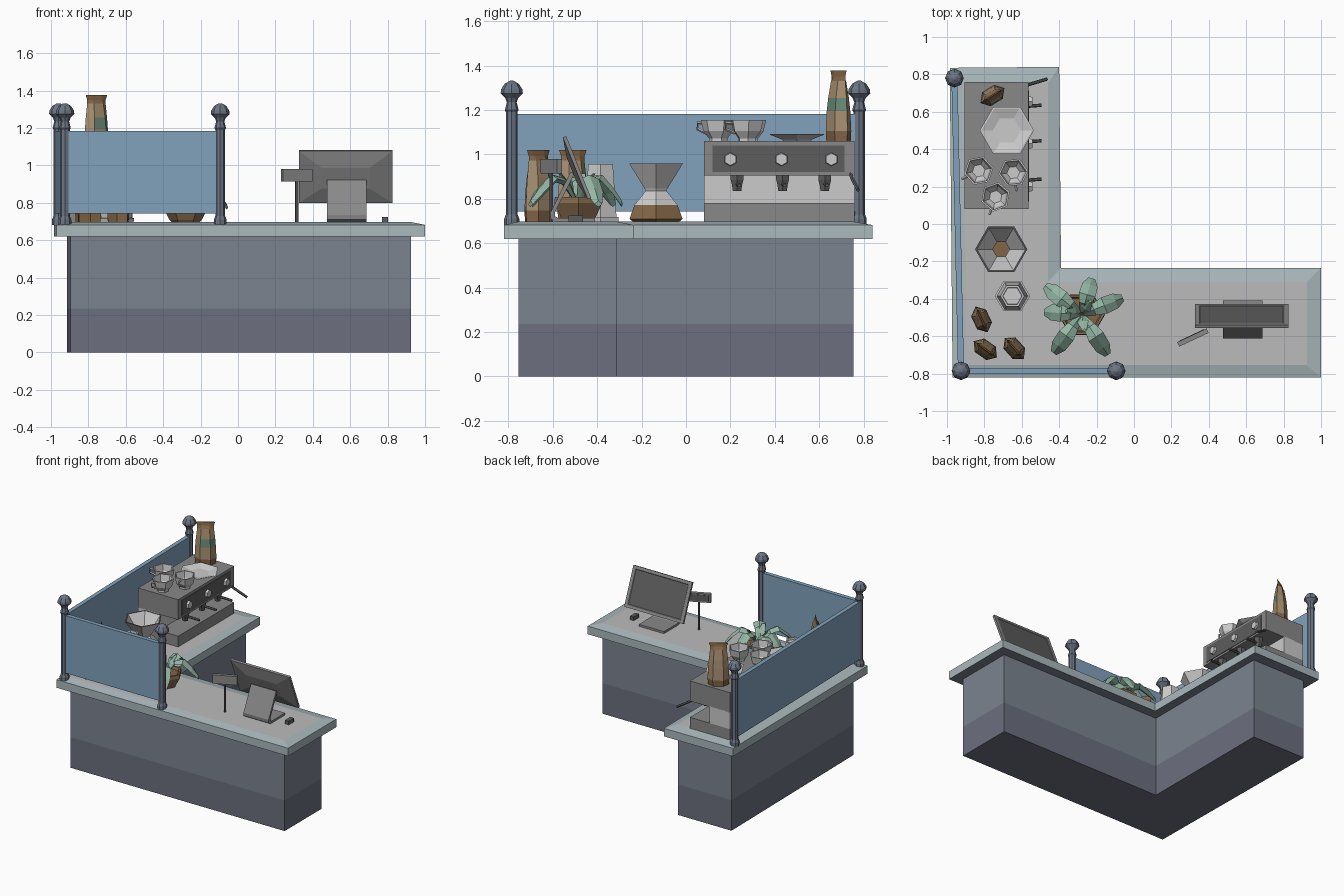
import bpy, bmesh, math
from mathutils import Vector, Matrix

if "Cube" in bpy.data.objects:
    bpy.data.objects.remove(bpy.data.objects["Cube"])

COL = dict(slate=(.20, .23, .28), plinth=(.15, .16, .21), rim=(.40, .48, .50), top=(.50, .50, .50),
           glass=(.22, .36, .50), post=(.15, .18, .23), steel=(.25, .25, .25), dark=(.11, .11, .11),
           pale=(.55, .55, .55), china=(.70, .70, .70), kraft=(.38, .27, .16), brown=(.22, .13, .06),
           leaf=(.30, .48, .38), label=(.14, .25, .18), clay=(.25, .15, .08))
MATS = {}


def mat(key):
    if key not in MATS:
        MATS[key] = bpy.data.materials.new(key)
        MATS[key].diffuse_color = (*COL[key], 1)
    return MATS[key]


def loft(name, rings, bands, caps=None, close=False):
    """Skin a list of rings; bands gives one colour or a colour per band."""
    m = len(rings) if close else len(rings) - 1
    if isinstance(bands, str):
        bands = [bands] * m
    caps = caps or (bands[0], bands[-1])
    keys = list(dict.fromkeys(list(bands) + list(caps)))
    bm = bmesh.new()
    vs = [[bm.verts.new(p) for p in r] for r in rings]
    n = len(vs[0])
    for i in range(m):
        a, b = vs[i], vs[(i + 1) % len(vs)]
        for j in range(n):
            k = (j + 1) % n
            bm.faces.new((a[j], a[k], b[k], b[j])).material_index = keys.index(bands[i])
    if not close:
        bm.faces.new(vs[0][::-1]).material_index = keys.index(caps[0])
        bm.faces.new(vs[-1]).material_index = keys.index(caps[1])
    bmesh.ops.recalc_face_normals(bm, faces=bm.faces)
    me = bpy.data.meshes.new(name)
    bm.to_mesh(me)
    bm.free()
    for k in keys:
        me.materials.append(mat(k))
    ob = bpy.data.objects.new(name, me)
    bpy.context.collection.objects.link(ob)
    return ob


def at(outline, z):
    return [(x, y, z) for x, y in outline]


def lathe(name, loc, profile, bands, n=6, turn=0, caps=None):
    rings = [[(r * math.cos(turn + j * math.tau / n), r * math.sin(turn + j * math.tau / n), z)
              for j in range(n)] for r, z in profile]
    ob = loft(name, rings, bands, caps)
    ob.location = loc
    return ob


def box(name, lo, hi, col):
    c = (Vector(lo) + Vector(hi)) / 2
    h = (Vector(hi) - Vector(lo)) / 2
    sq = [(-h.x, -h.y), (h.x, -h.y), (h.x, h.y), (-h.x, h.y)]
    ob = loft(name, [at(sq, -h.z), at(sq, h.z)], col)
    ob.location = c
    return ob


def rod(name, pts, r, col, n=6):
    """Sweep an n-sided section along a path."""
    pts = [Vector(p) for p in pts]
    rings = []
    for i, p in enumerate(pts):
        d = pts[min(i + 1, len(pts) - 1)] - pts[max(i - 1, 0)]
        q = d.to_track_quat('Z', 'Y')
        rings.append([p + q @ Vector((r * math.cos(j * math.tau / n), r * math.sin(j * math.tau / n), 0))
                      for j in range(n)])
    return loft(name, rings, col)


# L-shaped counter
B = [(-.895, -.755), (.925, -.755), (.925, -.31), (-.46, -.31), (-.46, .755), (-.915, .755)]
T = [(-.97, -.82), (1, -.82), (1, -.235), (-.39, -.235), (-.40, .84), (-.985, .835)]
loft("counter_base", [at(B, 0), at(B, .235), at(B, .625)], ["plinth", "slate"])
loft("countertop", [at(T, .62), at(T, .682), at(B, .697)], "rim", ("slate", "top"))

# Posts with finials and the panels between them
corners = [(-.96, .78), (-.925, -.785), (-.095, -.785)]
post = [(.034, .68), (.034, .71), (.026, .73), (.026, 1.19), (.031, 1.20), (.022, 1.235), (.030, 1.255),
        (.050, 1.275), (.048, 1.293), (.032, 1.318), (.008, 1.332)]
for i, (x, y) in enumerate(corners):
    lathe(f"post_{i}", (x, y, 0), post, "post", 8)
for i in range(2):
    a, b = Vector(corners[i]), Vector(corners[i + 1])
    s = (b - a).normalized() * .016
    o = Vector((-s.y, s.x))
    q = [a + o, a - o, b - o, b + o]
    loft(f"panel_{i}", [at(q, .742), at(q, 1.183)], "glass")

# Espresso machine
box("machine_tray", (-.905, .08, .69), (-.565, .76, .78), "steel")
box("machine_back", (-.905, .08, .78), (-.73, .76, .91), "pale")
box("machine_head", (-.905, .08, .905), (-.565, .76, 1.06), "steel")
box("machine_fascia", (-.58, .12, .92), (-.561, .715, 1.04), "dark")
for i, (yk, yg) in enumerate([(.2, .23), (.43, .435), (.655, .625)]):
    knob = lathe(f"knob_{i}", (-.566, yk, .978), [(.032, 0), (.028, .022)], "pale")
    knob.rotation_euler = (0, math.pi / 2, 0)
    lathe(f"group_head_{i}", (-.61, yg, 0), [(.022, .835), (.026, .86), (.033, .885), (.033, .906)], "dark")
    rod(f"filter_handle_{i}", [(-.61, yg, .865), (-.56, yg + .005, .865), (-.495, yg + .01, .86)], .009, "dark")
rod("steam_wand", [(-.58, .735, .93), (-.565, .745, .90), (-.465, .775, .84)], .009, "dark")

# Crockery on the machine
cup = [(.042, 0), (.042, .012), (.068, .045), (.08, .095), (.07, .095), (.06, .048), (.035, .02)]
for i, (x, y, z, turn, ha) in enumerate([(-.83, .285, 1.06, .2, 3.6), (-.645, .275, 1.06, .1, -1.4),
                                         (-.74, .145, 1.06, .35, -1.9)]):
    lathe(f"cup_{i}", (x, y, z), cup, "china", 6, turn)
    c, s = math.cos(ha), math.sin(ha)
    rod(f"cup_handle_{i}", [(x + r * c, y + r * s, z + h) for r, h in
                            [(.065, .08), (.098, .082), (.098, .055), (.055, .035)]], .007, "china", 4)
lathe("plate", (-.68, .5, 1.06), [(.07, 0), (.08, .008), (.145, .03), (.135, .032), (.075, .014)], "pale")

# Pour-over brewer and stacked paper cups
lathe("brewer", (-.71, -.135, .697), [(.12, 0), (.138, .012), (.112, .075), (.055, .138), (.06, .15),
      (.14, .262), (.13, .262), (.05, .15), (.045, .138), (.09, .08)],
      ["brown", "brown", "pale", "pale", "pale", "dark", "pale", "pale", "pale"], caps=("brown", "brown"))
lathe("paper_cups", (-.65, -.385, .697), [(.092, 0), (.094, .02), (.083, .022), (.064, .26), (.052, .26),
      (.05, .245)], "china")


# Coffee bags: hexagonal bottom pinched to a flat seal
def bag(name, loc, turn, label=False):
    sect = [(.072, .042, 0), (.076, .044, .05), (.072, .04, .14), (.067, .034, .20), (.058, .022, .275),
            (.058, .008, .295), (.068, .003, .322)]
    rings = [[(-w, 0, z), (-w * .5, -d, z), (w * .5, -d, z), (w, 0, z), (w * .5, d, z), (-w * .5, d, z)]
             for w, d, z in sect]
    ob = loft(name, rings, ["brown", "kraft", "kraft", "kraft", "brown", "brown"])
    if label:
        ob.data.materials.append(mat("label"))
        for k in (13, 14):
            ob.data.polygons[k].material_index = 2
    ob.location = loc
    ob.rotation_euler = (0, 0, math.radians(turn))


bag("coffee_bag_top", (-.757, .687, 1.055), 32, True)
for i, (x, y, t) in enumerate([(-.815, -.51, -65), (-.795, -.67, -35), (-.64, -.665, -48)]):
    bag(f"coffee_bag_{i}", (x, y, .697), t)

# Potted plant
px, py = -.28, -.485
lathe("plant_pot", (px, py, .697), [(.075, 0), (.085, .01), (.125, .085), (.122, .11), (.108, .11), (.10, .09)],
      "clay", caps=("clay", "brown"))
tips = [(-.475, -.33), (-.225, -.29), (-.06, -.395), (-.14, -.70), (-.43, -.69), (-.48, -.47)]
for i, (x, y) in enumerate(tips):
    d = Vector((x - px, y - py, 0))
    side = Vector((-d.y, d.x, 0)).normalized()
    rings = []
    for t, z, w in [(.05, .79, .015), (.30, .875, .032), (.55, .89, .046), (.82, .83, .042), (1, .775, .018)]:
        p = Vector((px, py, z)) + d * t
        rings.append([p - side * w, p - Vector((0, 0, .012)), p + side * w, p + Vector((0, 0, .018))])
    loft(f"leaf_{i}", rings, "leaf")
for i, a in enumerate([1.0, 2.9, 4.9]):
    d = Vector((math.cos(a), math.sin(a), 0))
    side = Vector((-d.y, d.x, 0))
    rings = []
    for t, z, w in [(.01, .79, .012), (.04, .86, .03), (.085, .915, .012)]:
        p = Vector((px, py, z)) + d * t
        rings.append([p - side * w, p - d * .008, p + side * w, p + d * .008])
    loft(f"young_leaf_{i}", rings, "leaf")

# Till screen, tilted towards the inside, on a bent plate stand
sl = [(.25, .15, -.006), (.25, .15, .010)]
back = (.13, .06, -.024)


def face(w, h, y):
    return [(-w, y, -h), (w, y, -h), (w, y, h), (-w, y, h)]


screen = loft("till_screen", [face(*back), face(*sl[0]), face(*sl[1]), face(.225, .128, .010),
                              face(.222, .125, .007)], "steel", ("steel", "dark"))
screen.location = (.575, -.493, .94)
screen.rotation_euler = (math.radians(22), 0, 0)
outer = [(-.41, .695), (-.585, .695), (-.61, .71), (-.612, .735), (-.52, .922)]
inner = [(-.41, .713), (-.575, .713), (-.590, .722), (-.590, .74), (-.502, .915)]
prof = outer + inner[::-1]
loft("till_stand", [[(x, y, z) for y, z in prof] for x in (.475, .688)], "steel")
box("till_mouse", (.77, -.53, .69), (.802, -.465, .725), "dark")

# Card reader on a pole
rod("reader_pole", [(.315, -.607, .69), (.315, -.607, .93)], .009, "dark")
reader = box("card_reader", (.228, -.62, .913), (.402, -.594, .98), "steel")
pad = box("reader_screen", (.243, -.596, .923), (.387, -.591, .97), "dark")
pad.parent = reader
pad.location = (0, .013, 0)
reader.rotation_euler = (0, 0, math.radians(25))

for m in bpy.data.materials:
    if m.users and not m.is_grease_pencil:
        m.use_nodes = True
        m.node_tree.nodes["Principled BSDF"].inputs["Base Color"].default_value = m.diffuse_color
